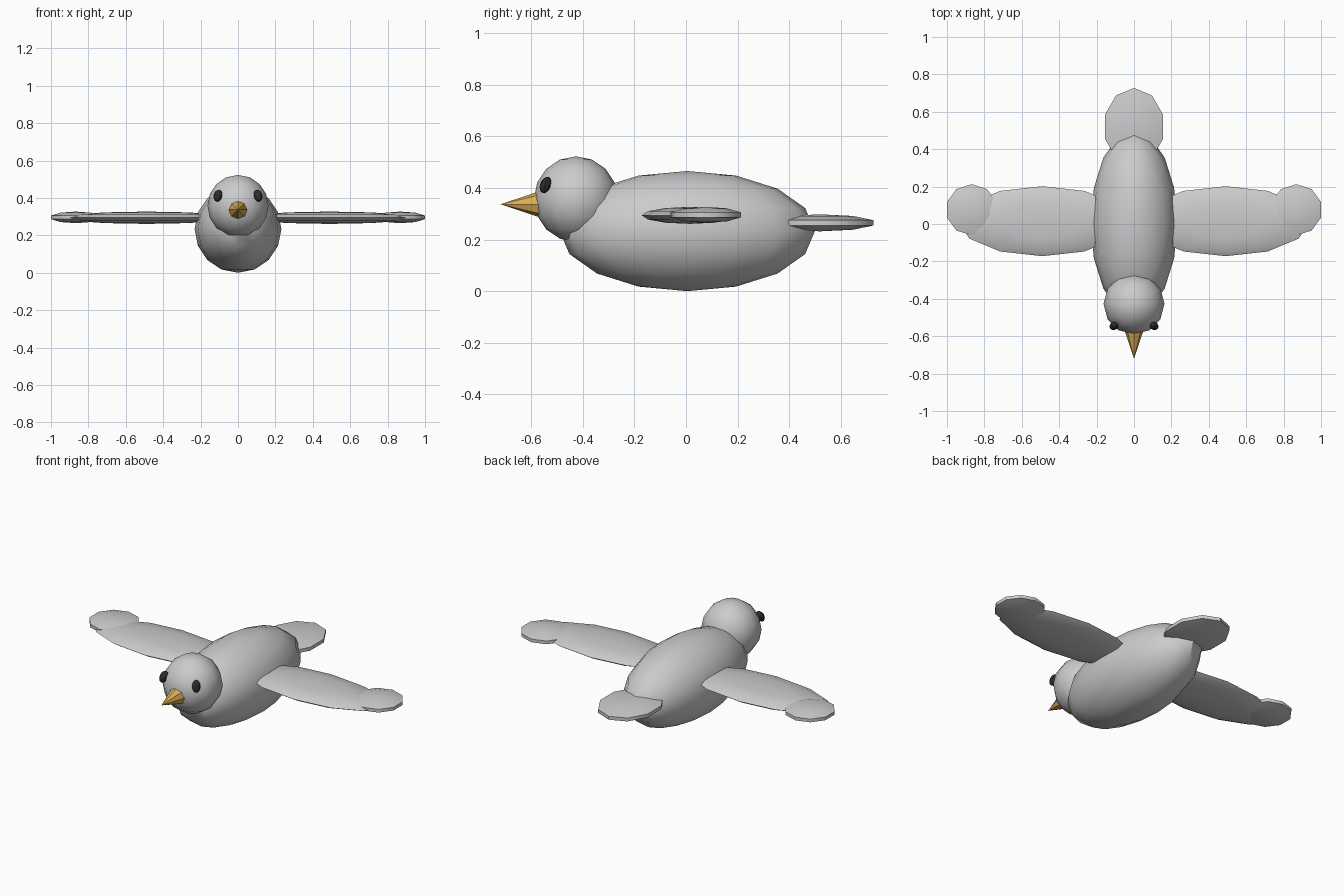
import bpy
from math import radians

cube = bpy.data.objects.get("Cube")
if cube:
    bpy.data.objects.remove(cube, do_unlink=True)


def material(name, color):
    mat = bpy.data.materials.new(name)
    mat.use_nodes = True
    mat.diffuse_color = (*color, 1)
    mat.node_tree.nodes["Principled BSDF"].inputs["Base Color"].default_value = (*color, 1)
    return mat


feather = material("pale_grey_feather", (0.6, 0.6, 0.61))
horn = material("golden_beak", (0.72, 0.42, 0.09))
dark = material("dark_eye", (0.025, 0.025, 0.03))


def finish(name, mat):
    """Name, colour and smooth the active object."""
    obj = bpy.context.object
    obj.name = obj.data.name = name
    obj.data.materials.append(mat)
    bpy.ops.object.transform_apply(location=False, rotation=True, scale=True)
    bpy.ops.object.shade_smooth_by_angle(angle=radians(40))


def ellipsoid(name, mat, center, radii, segments, rings, tilt=(0, 0, 0)):
    bpy.ops.mesh.primitive_uv_sphere_add(
        segments=segments, ring_count=rings, radius=1, location=center,
        rotation=[radians(a) for a in tilt])
    bpy.context.object.scale = radii
    finish(name, mat)


# Body, head and tail fan
ellipsoid("body", feather, (0, 0.005, 0.233), (0.232, 0.495, 0.233), 16, 8)
ellipsoid("head", feather, (0, -0.427, 0.357), (0.163, 0.163, 0.166), 12, 8)
ellipsoid("tail", feather, (0, 0.52, 0.265), (0.172, 0.218, 0.033), 10, 5)

# Beak, pointing forward
bpy.ops.mesh.primitive_cone_add(vertices=8, radius1=0.06, radius2=0, depth=0.18,
                                location=(0, -0.63, 0.337), rotation=(radians(90), 0, 0))
finish("beak", horn)

# Wings, wing tips and eyes on both sides
for side, s in (("left", 1), ("right", -1)):
    ellipsoid(side + "_wing", feather, (s * 0.49, 0.015, 0.294), (0.45, 0.187, 0.033), 12, 6)
    ellipsoid(side + "_wing_tip", feather, (s * 0.868, 0.076, 0.296), (0.146, 0.144, 0.031), 10, 5)
    ellipsoid(side + "_eye", dark, (s * 0.107, -0.545, 0.412), (0.024, 0.021, 0.034), 8, 6,
              (-20, s * -15, 0))
